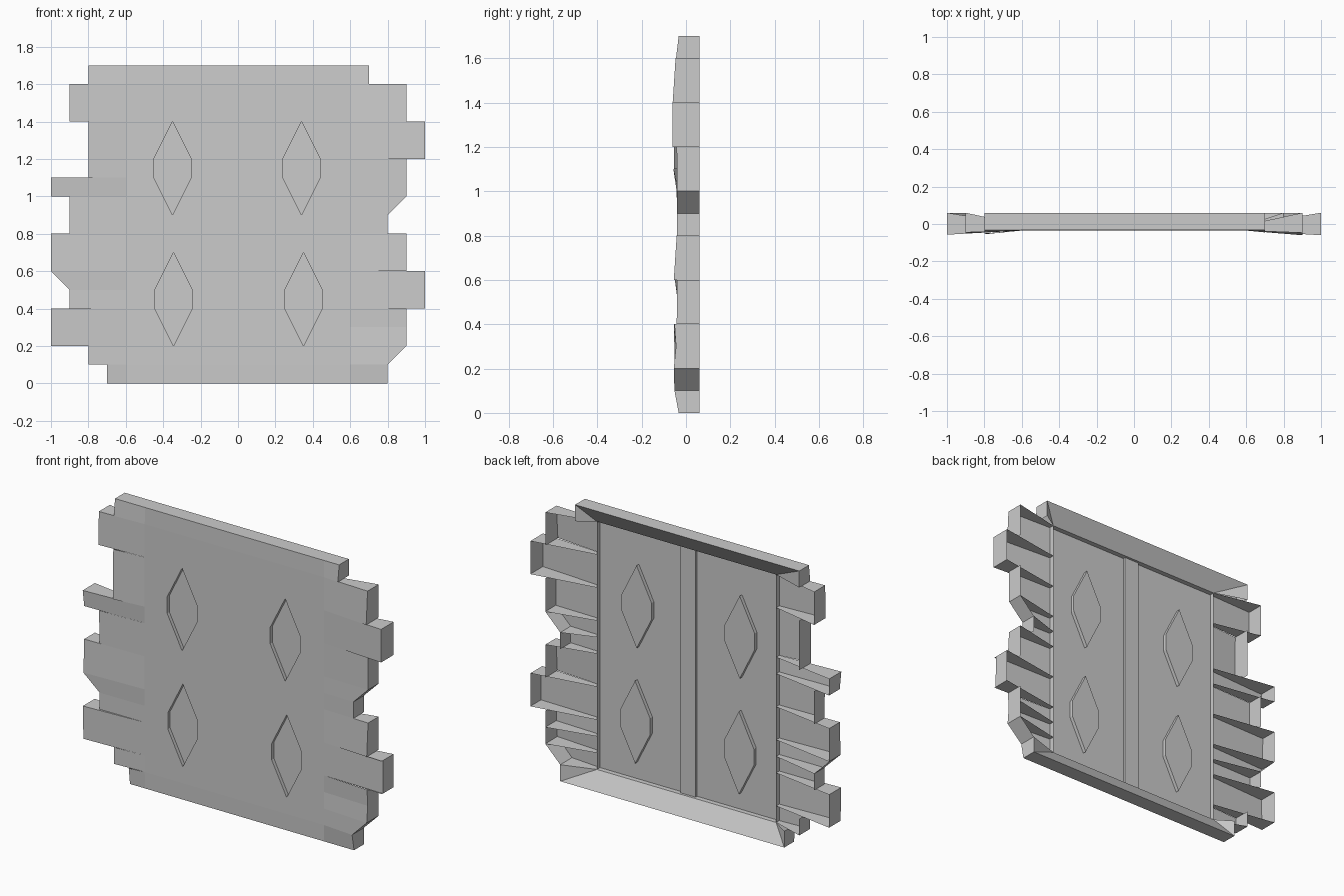
import bpy, bmesh

if "Cube" in bpy.data.objects:
    bpy.data.objects.remove(bpy.data.objects["Cube"])

FRONT, BACK, INNER, RIM = -0.035, 0.06, 0.6, -0.005


def make(name, bm):
    bmesh.ops.remove_doubles(bm, verts=bm.verts, dist=0.0005)
    bmesh.ops.recalc_face_normals(bm, faces=bm.faces)
    me = bpy.data.meshes.new(name)
    bm.to_mesh(me)
    bm.free()
    ob = bpy.data.objects.new(name, me)
    bpy.context.collection.objects.link(ob)
    return ob


def poly(bm, *pts):
    return bm.faces.new([bm.verts.new(p) for p in pts])


# Jagged side: hollow bricks given as (z0, z1, x0, x1, front y0, front y1)
def side(name, s, bricks):
    bm = bmesh.new()
    ends = {}
    for z0, z1, x0, x1, y0, y1 in bricks:
        poly(bm, (s * INNER, FRONT, z0), (s * x0, y0, z0),
             (s * x1, y1, z1), (s * INNER, FRONT, z1))
        poly(bm, (s * x0, y0, z0), (s * x0, BACK, z0),
             (s * x1, BACK, z1), (s * x1, y1, z1))
        for z, x, y in ((z0, x0, y0), (z1, x1, y1)):
            ox, oy = ends.get(z, (0, 0))
            ends[z] = (max(ox, x), min(oy, y))
    # tapering shelves between the bricks
    for z, (x, y) in ends.items():
        poly(bm, (s * INNER, FRONT, z), (s * x, y, z),
             (s * x, BACK, z), (s * INNER, RIM, z))
    # upright lip towards the middle
    poly(bm, (s * INNER, FRONT, 0.1), (s * INNER, RIM, 0.1),
         (s * INNER, RIM, 1.6), (s * INNER, FRONT, 1.6))
    make(name, bm)


side("right_bricks", 1, [
    (0.1, 0.2, 0.8, 0.9, -0.052, -0.055), (0.2, 0.3, 0.9, 0.9, -0.055, -0.045),
    (0.3, 0.4, 0.9, 0.9, -0.045, -0.052), (0.4, 0.6, 1.0, 1.0, -0.042, -0.04),
    (0.6, 0.8, 0.9, 0.9, -0.055, -0.042), (0.8, 0.9, 0.8, 0.8, -0.04, -0.04),
    (0.9, 1.0, 0.8, 0.9, -0.04, -0.04), (1.0, 1.2, 0.9, 0.9, -0.04, -0.042),
    (1.2, 1.4, 1.0, 1.0, -0.06, -0.06), (1.4, 1.6, 0.9, 0.9, -0.06, -0.047)])
side("left_bricks", -1, [
    (0.1, 0.2, 0.8, 0.8, -0.045, -0.045), (0.2, 0.4, 1.0, 1.0, -0.05, -0.055),
    (0.4, 0.5, 0.9, 0.9, -0.037, -0.037), (0.5, 0.6, 0.9, 1.0, -0.037, -0.05),
    (0.6, 0.8, 1.0, 1.0, -0.05, -0.042), (0.8, 1.0, 0.9, 0.9, -0.04, -0.042),
    (1.0, 1.1, 1.0, 1.0, -0.042, -0.057), (1.1, 1.4, 0.8, 0.8, -0.055, -0.05),
    (1.4, 1.6, 0.9, 0.9, -0.05, -0.045)])


# Top and bottom beams with a sloped back
def beam(name, xl, xr, zi, zo, yl, yr):
    bm = bmesh.new()
    row_i = [(xl, yl, zi), (-INNER, FRONT, zi), (INNER, FRONT, zi), (xr, yr, zi)]
    row_o = [(x, -0.033, zo) for x in (xl, -INNER, INNER, xr)]
    for i in range(3):
        poly(bm, row_i[i], row_i[i + 1], row_o[i + 1], row_o[i])
    poly(bm, (xl, -0.033, zo), (xr, -0.033, zo), (xr, BACK, zo), (xl, BACK, zo))
    poly(bm, (xl, BACK, zo), (xr, BACK, zo), (INNER, RIM, zi), (-INNER, RIM, zi))
    poly(bm, (-INNER, RIM, zi), (INNER, RIM, zi), (INNER, FRONT, zi), (-INNER, FRONT, zi))
    for x, y, inn in ((xl, yl, -INNER), (xr, yr, INNER)):
        poly(bm, (x, y, zi), (x, -0.033, zo), (x, BACK, zo), (x, BACK, zi))
        poly(bm, (x, BACK, zi), (x, BACK, zo), (inn, RIM, zi))
    make(name, bm)


beam("top_beam", -0.8, 0.7, 1.6, 1.7, -0.045, -0.045)
beam("bottom_beam", -0.7, 0.8, 0.1, 0.0, -0.045, -0.052)


# Door panels with pressed-in lozenges
def panel(name, xa, xb, lozenges):
    bm = bmesh.new()

    def loop(pts, y):
        vs = [bm.verts.new((x, y, z)) for x, z in pts]
        return vs, [bm.edges.new((vs[i - 1], vs[i])) for i in range(len(vs))]

    edges = loop([(xa, 0.1), (xb, 0.1), (xb, 1.6), (xa, 1.6)], FRONT)[1]
    rings = []
    for cx, cz in lozenges:
        pts = [(cx, cz - 0.25), (cx + 0.1, cz - 0.05), (cx + 0.1, cz + 0.05),
               (cx, cz + 0.25), (cx - 0.1, cz + 0.05), (cx - 0.1, cz - 0.05)]
        vs, es = loop(pts, FRONT)
        edges += es
        rings.append((vs, pts))
    bmesh.ops.triangle_fill(bm, edges=edges, use_beauty=True)
    for vs, pts in rings:
        deep = [bm.verts.new((x, FRONT + 0.022, z)) for x, z in pts]
        for i in range(6):
            bm.faces.new((vs[i - 1], vs[i], deep[i], deep[i - 1]))
        bm.faces.new(deep)
    make(name, bm)


panel("left_panel", -INNER, -0.05, [(-0.35, 1.15), (-0.345, 0.45)])
panel("right_panel", 0.05, INNER, [(0.34, 1.15), (0.35, 0.45)])

# Centre post
bm = bmesh.new()
bmesh.ops.create_cube(bm, size=1)
for v in bm.verts:
    v.co = (v.co.x * 0.1, FRONT + (0.015 if v.co.y > 0 else 0), 0.85 + v.co.z * 1.5)
make("centre_post", bm)
